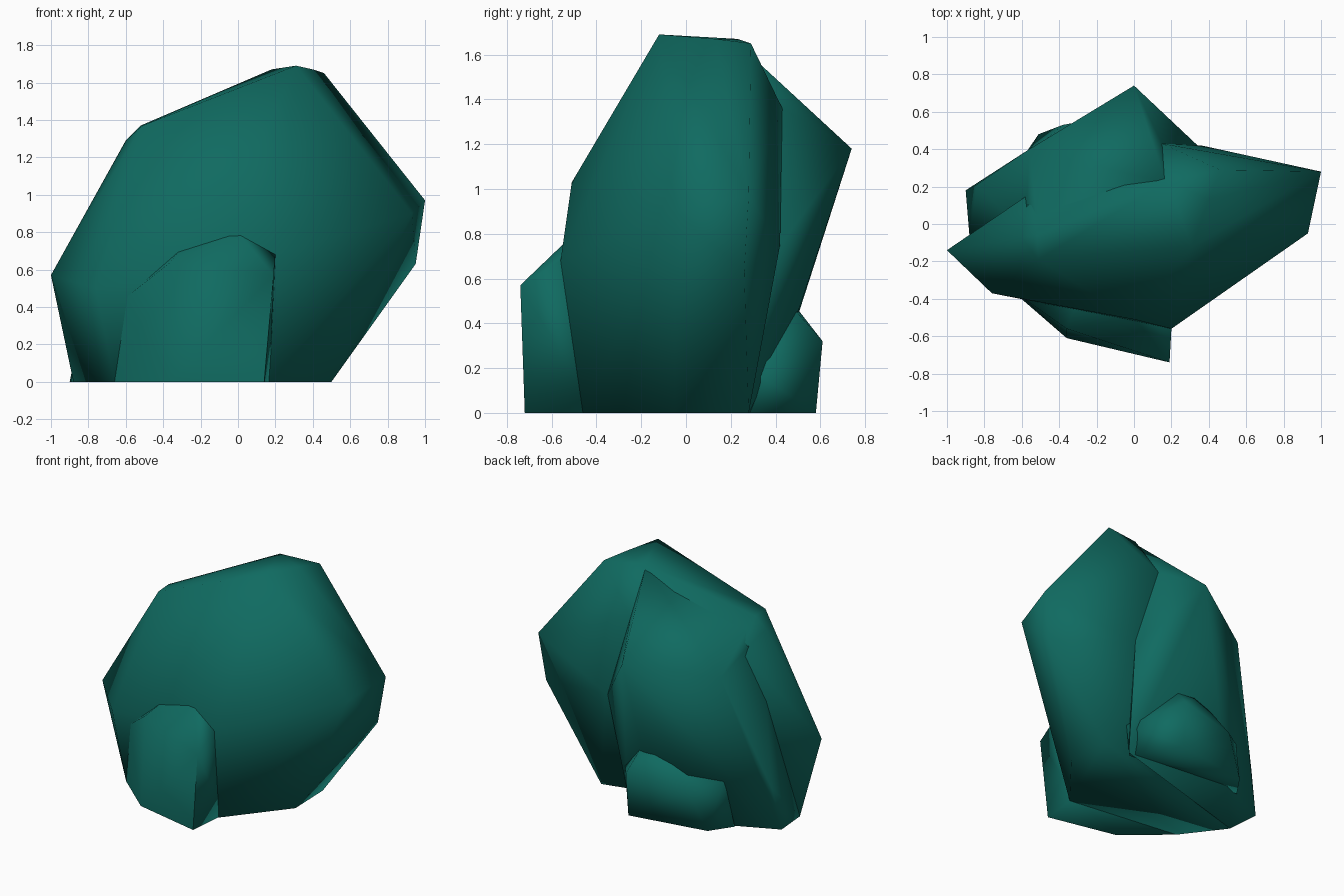
import bpy
import bmesh
import math

# Remove the default object
default_cube = bpy.data.objects.get("Cube")
if default_cube:
    bpy.data.objects.remove(default_cube, do_unlink=True)

# One deep green for the whole shrub
leaf_green = bpy.data.materials.new("deep_teal_green")
leaf_green.use_nodes = True
leaf_color = (.005, .145, .118, 1)
leaf_green.diffuse_color = leaf_color
principled = next(n for n in leaf_green.node_tree.nodes if n.type == 'BSDF_PRINCIPLED')
principled.inputs["Base Color"].default_value = leaf_color
principled.inputs["Roughness"].default_value = .8


def make_clump(name, corners):
    """Wrap a faceted leafy clump around a few corner points."""
    bm = bmesh.new()
    for corner in corners:
        bm.verts.new(corner)
    hull = bmesh.ops.convex_hull(bm, input=bm.verts[:], use_existing_faces=False)
    unused = {item for key in ("geom_interior", "geom_unused") for item in hull[key]
              if isinstance(item, bmesh.types.BMVert)}
    bmesh.ops.delete(bm, geom=list(unused), context='VERTS')
    bmesh.ops.recalc_face_normals(bm, faces=bm.faces[:])
    mesh = bpy.data.meshes.new(name)
    bm.to_mesh(mesh)
    bm.free()
    mesh.materials.append(leaf_green)
    clump = bpy.data.objects.new(name, mesh)
    bpy.context.collection.objects.link(clump)
    # Soft shading that keeps only the hardest rims crisp
    bpy.ops.object.select_all(action='DESELECT')
    clump.select_set(True)
    bpy.context.view_layer.objects.active = clump
    bpy.ops.object.shade_smooth_by_angle(angle=math.radians(85))
    return clump


# Big main clump: crown, flanks, front bulge, back ridge and footprint
crown = [(.31, -.12, 1.69), (.18, .23, 1.67), (.4, .13, 1.67), (.46, .29, 1.65),
         (-.51, -.19, 1.37), (-.52, -.06, 1.37), (-.6, -.07, 1.29)]
flanks = [(1, .28, .97), (.95, .26, .63), (.93, -.05, .9),
          (-1, -.14, .57), (-.76, -.37, .5), (-.56, .16, 1.2)]
bulge = [(0, -.51, 1.03), (.2, -.56, .68), (-.36, -.44, .72)]
back_ridge = [(.15, .43, 1.36), (.36, .42, .75)]
footprint = [(.49, .28, 0), (.5, -.05, 0), (.17, -.46, 0),
             (-.66, -.35, 0), (-.88, -.06, 0)]
make_clump("main_clump", crown + flanks + bulge + back_ridge + footprint)

# Rear clump: pointed bump leaning backward, tapering to the left foot
make_clump("rear_clump", [
    (0, .74, 1.18), (.15, .43, 1.36), (.34, .42, .75), (.02, .57, .74),
    (0, .51, .48), (-.56, .4, 1.1), (-.84, .21, .3), (-.9, .18, 0),
    (-.88, -.06, 0), (-.58, -.05, 1.28), (-.51, -.06, 1.36),
    (.17, .22, 1.66), (.28, .28, 0), (-.5, .36, 0)])

# Front clump: low block pushing out of the front, blending into the left
make_clump("front_clump", [
    (.19, -.74, .57), (.14, -.72, 0), (-.36, -.61, 0), (-.36, -.56, .64),
    (.2, -.56, .68), (.17, -.4, 0), (-.66, -.35, 0), (-.6, -.39, .45),
    (-.3, -.4, .72), (0, -.5, .8)])

# Low back clump: small mound at the foot of the rear side
make_clump("low_back_clump", [
    (.06, .58, 0), (.06, .61, .32), (-.15, .47, .5), (-.38, .53, .28),
    (-.51, .48, 0), (-.62, .32, 0), (-.57, .37, .34), (.02, .45, .5),
    (.3, .28, .2), (.25, .25, 0), (-.4, .2, .4)])
